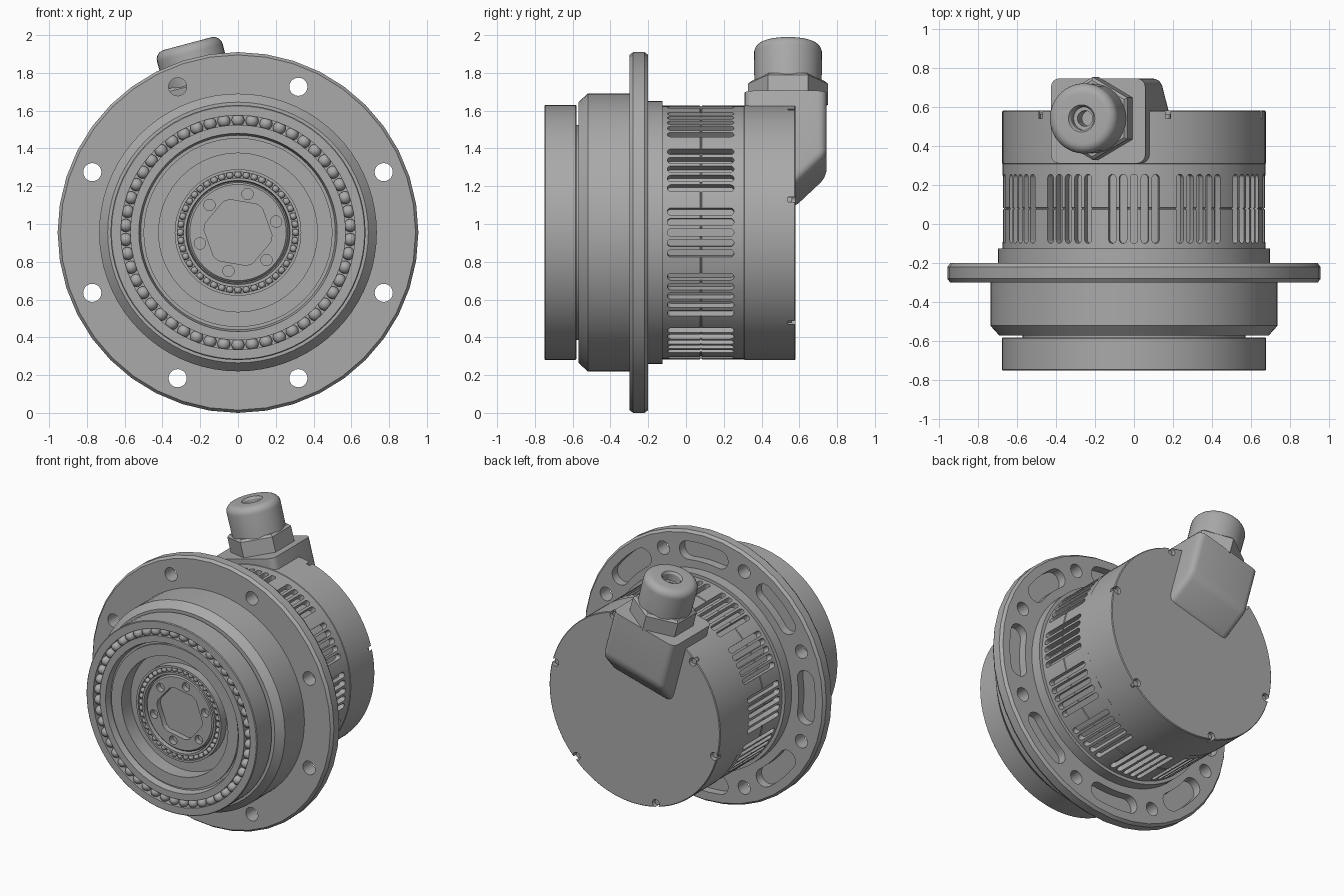
import bpy, bmesh
from math import sin, cos, pi, radians
from mathutils import Matrix, Vector

if "Cube" in bpy.data.objects:
    bpy.data.objects.remove(bpy.data.objects["Cube"])

GREY = bpy.data.materials.new("machined_grey")
GREY.use_nodes = True
GREY.diffuse_color = (0.4, 0.4, 0.4, 1)
GREY.node_tree.nodes["Principled BSDF"].inputs["Base Color"].default_value = (0.4, 0.4, 0.4, 1)

LIFT = Matrix.Translation((0, 0, 0.955))
AXIAL = LIFT @ Matrix.Rotation(pi / 2, 4, 'X')     # local z points to the front


def radial(deg):
    """Frame whose local z points outward, deg clockwise from the top."""
    return LIFT @ Matrix.Rotation(radians(deg), 4, 'Y')


def finish(name, bm):
    bmesh.ops.recalc_face_normals(bm, faces=bm.faces)
    mesh = bpy.data.meshes.new(name)
    bm.to_mesh(mesh)
    bm.free()
    mesh.materials.append(GREY)
    ob = bpy.data.objects.new(name, mesh)
    bpy.context.collection.objects.link(ob)
    return ob


def smooth(ob):
    bpy.ops.object.select_all(action='DESELECT')
    ob.select_set(True)
    bpy.context.view_layer.objects.active = ob
    bpy.ops.object.shade_smooth_by_angle(angle=radians(30))


def lathe(name, profile, frame, sides=72):
    """Revolve (radius, height) points about local z."""
    bm = bmesh.new()
    rows = [[bm.verts.new(frame @ Vector((r * sin(2 * pi * i / sides), r * cos(2 * pi * i / sides), h)))
             for i in range(sides)] for r, h in profile]
    for a, b in zip(rows, rows[1:]):
        for i in range(sides):
            j = (i + 1) % sides
            bm.faces.new((a[i], a[j], b[j], b[i]))
    bmesh.ops.remove_doubles(bm, verts=bm.verts, dist=1e-5)
    return finish(name, bm)


def turned(name, profile, sides=72):
    """Revolve (radius, y) points about the main axis."""
    return lathe(name, [(r, -y) for r, y in profile], AXIAL, sides)


def prism(bm, outline, h0, h1, frame):
    low = [bm.verts.new(frame @ Vector((x, y, h0))) for x, y in outline]
    high = [bm.verts.new(frame @ Vector((x, y, h1))) for x, y in outline]
    n = len(outline)
    bm.faces.new(low)
    bm.faces.new(high)
    for i in range(n):
        bm.faces.new((low[i], low[(i + 1) % n], high[(i + 1) % n], high[i]))


def arc(cx, cy, r, start, end, steps):
    """Points on an arc, angles in degrees clockwise from local y."""
    angles = [radians(start + (end - start) * i / steps) for i in range(steps + 1)]
    return [(cx + r * sin(a), cy + r * cos(a)) for a in angles]


def circle(deg, ring, r, n=20):
    a = radians(deg)
    return arc(ring * sin(a), ring * cos(a), r, 0, 360 - 360 / n, n - 1)


def cut(ob, bm):
    cutter = finish("cutter", bm)
    cutter.hide_render = True
    mod = ob.modifiers.new("cut", 'BOOLEAN')
    mod.object, mod.operation, mod.solver = cutter, 'DIFFERENCE', 'EXACT'
    bpy.context.view_layer.objects.active = ob
    bpy.ops.object.modifier_apply(modifier=mod.name)
    bpy.data.objects.remove(cutter)


def balls(name, count, ring, y, r):
    bm = bmesh.new()
    for i in range(count):
        a = 2 * pi * i / count
        bmesh.ops.create_uvsphere(bm, u_segments=16, v_segments=10, radius=r, matrix=AXIAL @
                                  Matrix.Translation((ring * sin(a), ring * cos(a), -y)))
    smooth(finish(name, bm))


# Output bearing with its stepped recess
smooth(turned("output_bearing", [
    (0, -0.55), (0.57, -0.55), (0.57, -0.58), (0.67, -0.58), (0.675, -0.585), (0.675, -0.745),
    (0.67, -0.75), (0.62, -0.75), (0.62, -0.70), (0.57, -0.70), (0.57, -0.745), (0.525, -0.745),
    (0.515, -0.70), (0.50, -0.70), (0.50, -0.715), (0.42, -0.715), (0.42, -0.61), (0.335, -0.61),
    (0.335, -0.67), (0.32, -0.67), (0.32, -0.63), (0.29, -0.63), (0.29, -0.67), (0.275, -0.67),
    (0.27, -0.62), (0, -0.62)]))
balls("large_bearing_balls", 50, 0.595, -0.715, 0.034)
balls("small_bearing_balls", 44, 0.305, -0.65, 0.019)

# Input hub with hexagonal socket and ring of screw holes
hub = turned("input_hub", [(0, -0.57), (0.265, -0.57), (0.265, -0.65), (0.255, -0.66), (0, -0.66)])
bm = bmesh.new()
hexagon = [p for k in range(6) for p in arc(0, 0, 0.18, 34 + 60 * k, 46 + 60 * k, 3)]
prism(bm, hexagon, 0.60, 0.8, AXIAL)
for k in range(6):
    prism(bm, circle(14 + 60 * k, 0.21, 0.03), 0.61, 0.8, AXIAL)
cut(hub, bm)
smooth(hub)

# Front housing behind the bearing
smooth(turned("front_housing", [(0, -0.57), (0.69, -0.57), (0.735, -0.52), (0.735, -0.25), (0, -0.25)]))

# Mounting flange: through holes, and blind pockets on the rear
flange = turned("mounting_flange", [(0, -0.30), (0.94, -0.30), (0.955, -0.28), (0.955, -0.22),
                                    (0.94, -0.20), (0, -0.20)], 40)
bm = bmesh.new()
for k in range(8):
    prism(bm, circle(22.5 + 45 * k, 0.835, 0.048), 0.1, 0.4, AXIAL)
    mid, ring, half = 45 * k, 0.815, 0.065
    pocket = arc(0, 0, ring + half, mid - 9, mid + 9, 8)
    for side, start in ((9, 0), (-9, 180)):
        a = radians(mid + side)
        pocket += arc(ring * sin(a), ring * cos(a), half, mid + side + start, mid + side + start + 180, 10)[1:-1]
        if side > 0:
            pocket += arc(0, 0, ring - half, mid + 9, mid - 9, 8)
    prism(bm, pocket, 0.1, 0.26, AXIAL)
cut(flange, bm)
smooth(flange)

smooth(turned("rear_collar", [(0, -0.22), (0.695, -0.22), (0.695, -0.125), (0, -0.125)]))

# Motor body with grouped cooling slots and a fine seam
body = turned("motor_body", [(0, -0.15), (0.672, -0.15), (0.672, 0.074), (0.667, 0.077), (0.667, 0.081),
                             (0.672, 0.084), (0.672, 0.32), (0, 0.32)], 96)
bm = bmesh.new()
slot = arc(0, 0.235, 0.019, -90, 90, 8) + arc(0, -0.08, 0.019, 90, 270, 8)
for group in range(12):
    for k in range(-2, 3):
        prism(bm, slot, 0.63, 0.75, radial(group * 30 + k * 4.75))
cut(body, bm)
smooth(body)

# Rear cap with recessed rim screws
cap = turned("rear_cap", [(0, 0.305), (0.67, 0.305), (0.675, 0.31), (0.675, 0.575), (0.67, 0.58), (0, 0.58)], 96)
bm, screws = bmesh.new(), bmesh.new()
for k in range(6):
    prism(bm, circle(15 + 60 * k, 0.65, 0.028), -0.7, -0.54, AXIAL)
    prism(screws, circle(15 + 60 * k, 0.647, 0.02), -0.56, -0.5, AXIAL)
cut(cap, bm)
smooth(cap)
smooth(finish("cap_screws", screws))

# Cable elbow on the rear cap, rounded everywhere but its top rim
TILT = radial(-15)
ACROSS = Matrix(((0, 0, 1, 0), (1, 0, 0, 0), (0, 1, 0, 0), (0, 0, 0, 1)))
bm = bmesh.new()
prism(bm, [(0.31, 0.71), (0.745, 0.71), (0.745, 0.36), (0.57, 0.19), (0.31, 0.19)], -0.25, 0.25, ACROSS)
edges = [e for e in bm.edges if min(v.co.z for v in e.verts) < 0.7]
bmesh.ops.bevel(bm, geom=edges, offset=0.045, segments=4, profile=0.5, affect='EDGES')
bm.transform(TILT)
smooth(finish("cable_elbow", bm))

# Cable gland: hex nut and domed cap with bore
GLAND = TILT @ Matrix.Translation((0, 0.54, 0))
smooth(lathe("gland_nut", [(0, 0.70), (0.212, 0.70), (0.212, 0.815), (0.195, 0.83), (0, 0.83)], GLAND, 6))
dome = [(0.13 + x, 0.985 + y) for x, y in arc(0, 0, 0.05, 90, 0, 6)]
smooth(lathe("gland_cap", [(0, 0.80), (0.178, 0.80)] + dome + [
    (0.07, 1.035), (0.06, 1.02), (0.06, 0.97), (0.04, 0.97), (0.04, 0.88), (0, 0.88)], GLAND, 32))
